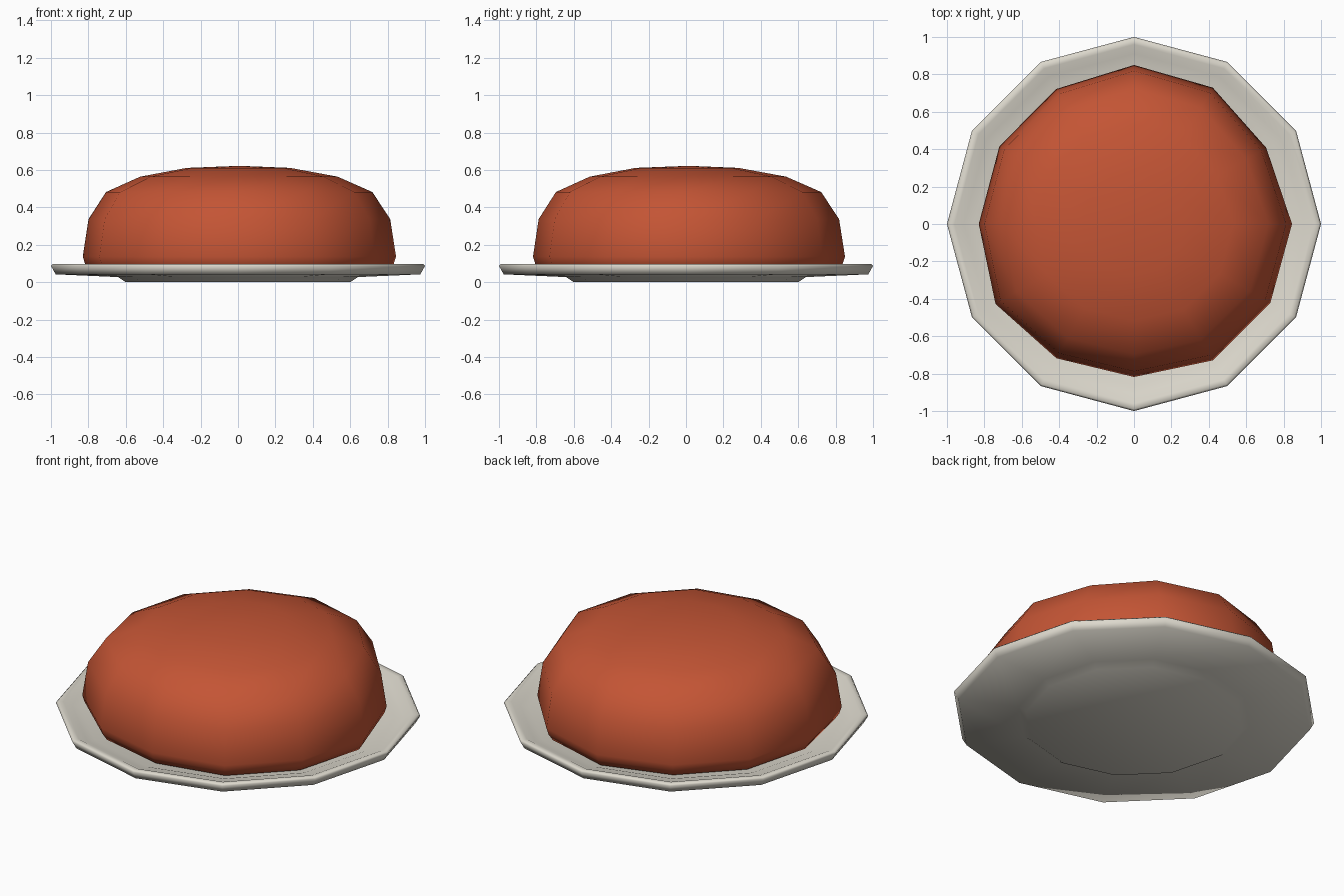
import bpy, bmesh
from math import sin, cos, tau

if "Cube" in bpy.data.objects:
    bpy.data.objects.remove(bpy.data.objects["Cube"])

SIDES = 12


def lathe(name, profile, color, center=(0, 0), wobble=None):
    """Spin (radius, z) points around z; radius 0 makes a pole."""
    bm = bmesh.new()
    rings = []
    for r, z in profile:
        if r == 0:
            rings.append([bm.verts.new((center[0], center[1], z))] * SIDES)
            continue
        ring = []
        for i in range(SIDES):
            a = tau * i / SIDES
            k = r * (wobble[i] if wobble else 1)
            # wobble radii are measured from the origin, fading to the offset centre
            ring.append(bm.verts.new((k * cos(a), k * sin(a), z)))
        rings.append(ring)
    for lo, hi in zip(rings, rings[1:]):
        for i in range(SIDES):
            j = (i + 1) % SIDES
            corners = list(dict.fromkeys([lo[i], lo[j], hi[j], hi[i]]))
            bm.faces.new(corners)
    bmesh.ops.recalc_face_normals(bm, faces=bm.faces)
    for f in bm.faces:
        f.smooth = True
    mesh = bpy.data.meshes.new(name)
    bm.to_mesh(mesh)
    bm.free()
    obj = bpy.data.objects.new(name, mesh)
    bpy.context.collection.objects.link(obj)
    mat = bpy.data.materials.new(name + "_colour")
    mat.diffuse_color = color
    mat.use_nodes = True
    mat.node_tree.nodes["Principled BSDF"].inputs["Base Color"].default_value = mat.diffuse_color
    mesh.materials.append(mat)
    return obj


# Plate: foot, flared underside, rounded rim and shallow well
lathe("plate", [(0, 0.005), (0.60, 0.003), (0.64, 0.03), (0.975, 0.045),
                (1.0, 0.09), (0.99, 0.1), (0.96, 0.097), (0.91, 0.075),
                (0.86, 0.07), (0.82, 0.055), (0, 0.05)],
      (0.72, 0.69, 0.61, 1))

# Food mound: slightly uneven dome, tucked in at the bottom
radii = [0.845, 0.816, 0.842, 0.85, 0.833, 0.831,
         0.83, 0.855, 0.829, 0.818, 0.842, 0.842]
lathe("mound", [(0, 0.062), (0.955, 0.062), (0.985, 0.1), (1.0, 0.14),
                (0.963, 0.34), (0.85, 0.485), (0.63, 0.567),
                (0.33, 0.614), (0, 0.625)],
      (0.55, 0.09, 0.035, 1), (0.01, 0.015), radii)

# Settle exactly on the ground
for ob in bpy.data.objects:
    ob.location.z = -0.003
